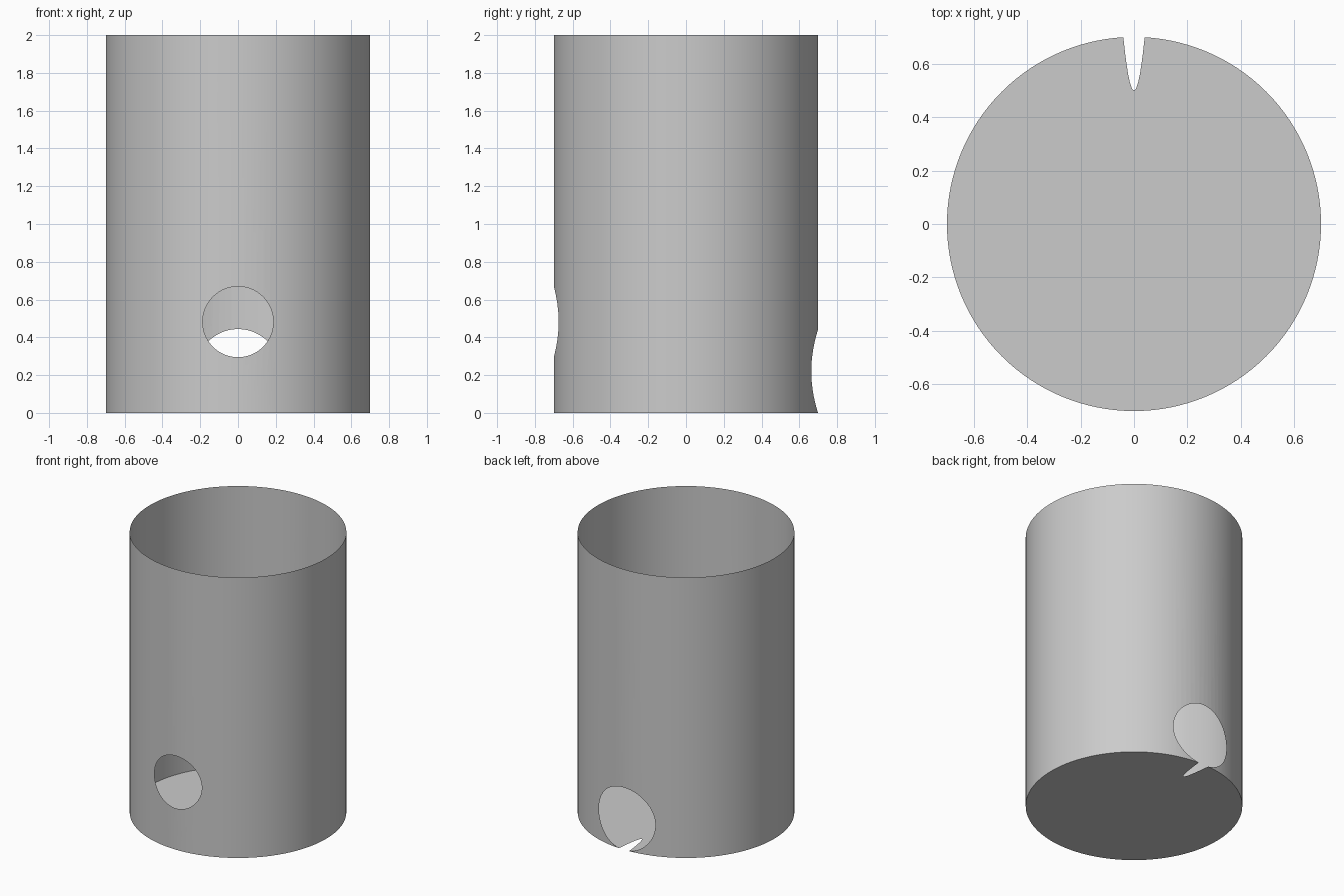
import bpy, bmesh, math
from mathutils import Matrix

RADIUS, HEIGHT = 0.7, 2.0

default_cube = bpy.data.objects.get("Cube")
if default_cube:
    bpy.data.objects.remove(default_cube, do_unlink=True)

# Single grey material
grey = bpy.data.materials.new("plain grey")
grey.use_nodes = True
colour = (0.6, 0.6, 0.6, 1)
grey.diffuse_color = colour
grey.node_tree.nodes["Principled BSDF"].inputs["Base Color"].default_value = colour


def add_cone(name, segments, r1, r2, depth, matrix):
    bm = bmesh.new()
    bmesh.ops.create_cone(bm, cap_ends=True, segments=segments, radius1=r1,
                          radius2=r2, depth=depth, matrix=matrix)
    bmesh.ops.recalc_face_normals(bm, faces=bm.faces)
    mesh = bpy.data.meshes.new(name)
    bm.to_mesh(mesh)
    bm.free()
    obj = bpy.data.objects.new(name, mesh)
    bpy.context.collection.objects.link(obj)
    return obj


# Solid body, to be cut and then opened into a thin shell
body = add_cone("cup_shell", 128, RADIUS, RADIUS, HEIGHT,
                Matrix.Translation((0, 0, HEIGHT / 2)))
body.data.materials.append(grey)

# Hole cutters along y; the back one flares and nicks the floor
along_y = Matrix.Rotation(-math.pi / 2, 4, "X")
cutters = [
    add_cone("front_hole_cutter", 128, 0.187, 0.187, 0.6,
             Matrix.Translation((0, -0.6, 0.482)) @ along_y),
    add_cone("back_hole_cutter", 256, 0.2164, 0.2272, 0.6,
             Matrix.Translation((0, 0.6, 0.22)) @ along_y),
]
for cutter in cutters:
    mod = body.modifiers.new(cutter.name, "BOOLEAN")
    mod.operation = "DIFFERENCE"
    mod.solver = "EXACT"
    mod.object = cutter

bpy.context.view_layer.update()
evaluated = body.evaluated_get(bpy.context.evaluated_depsgraph_get())
shell = bpy.data.meshes.new_from_object(evaluated)
body.modifiers.clear()
body.data = shell
for cutter in cutters:
    bpy.data.objects.remove(cutter, do_unlink=True)

# Keep only the outer wall and the floor, leaving the top open
bm = bmesh.new()
bm.from_mesh(shell)


def is_skin(face):
    floor = all(v.co.z < 0.0002 for v in face.verts)
    wall = all(v.co.xy.length > RADIUS - 0.005 for v in face.verts)
    lid = all(v.co.z > HEIGHT - 0.001 for v in face.verts)
    return floor or (wall and not lid)


bmesh.ops.delete(bm, geom=[f for f in bm.faces if not is_skin(f)], context="FACES")
for face in bm.faces:
    face.material_index = 0
bm.to_mesh(shell)
bm.free()

# Smooth wall, sharp base edge
bpy.ops.object.select_all(action="DESELECT")
body.select_set(True)
bpy.context.view_layer.objects.active = body
bpy.ops.object.shade_smooth_by_angle(angle=math.radians(30))
